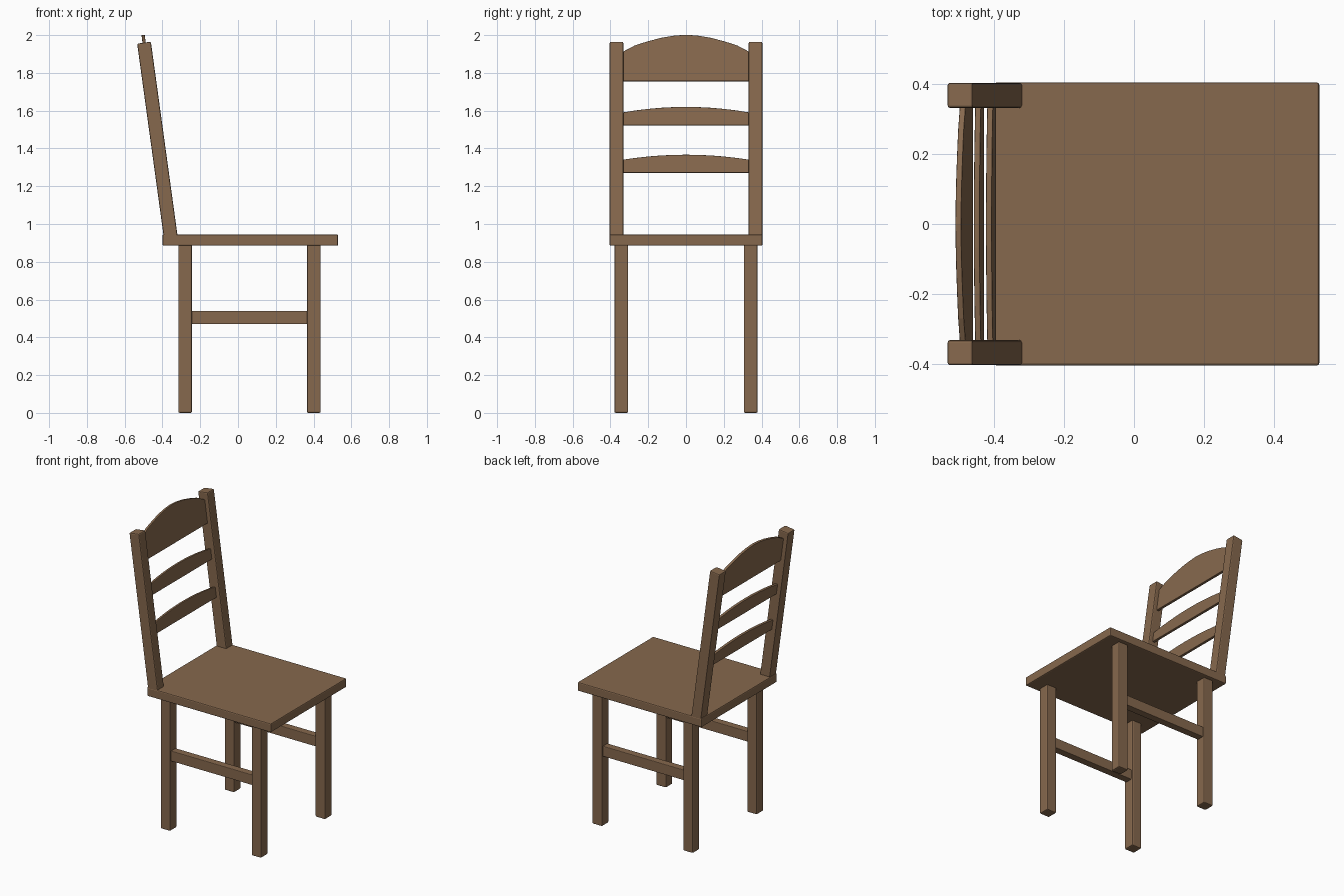
import bpy, bmesh
from mathutils import Vector

if "Cube" in bpy.data.objects:
    bpy.data.objects.remove(bpy.data.objects["Cube"])

wood = bpy.data.materials.new("brown wood")
wood.diffuse_color = (0.24, 0.14, 0.075, 1)
wood.use_nodes = True
wood.node_tree.nodes["Principled BSDF"].inputs["Base Color"].default_value = wood.diffuse_color


def prism(name, outline, push, bevel):
    """Extrude a flat 3D outline along push and soften its edges."""
    bm = bmesh.new()
    face = bm.faces.new([bm.verts.new(p) for p in outline])
    ext = bmesh.ops.extrude_face_region(bm, geom=[face])
    verts = [g for g in ext["geom"] if isinstance(g, bmesh.types.BMVert)]
    bmesh.ops.translate(bm, verts=verts, vec=Vector(push))
    bmesh.ops.recalc_face_normals(bm, faces=bm.faces)
    me = bpy.data.meshes.new(name)
    bm.to_mesh(me)
    bm.free()
    me.materials.append(wood)
    ob = bpy.data.objects.new(name, me)
    bpy.context.collection.objects.link(ob)
    m = ob.modifiers.new("soft edges", 'BEVEL')
    m.width = bevel
    m.segments = 2
    m.limit_method = 'ANGLE'
    m.angle_limit = 0.6
    return ob


def box(name, x, y, z, bevel=0.007):
    y0, y1 = sorted(y)
    outline = [(x[0], y0, z[0]), (x[1], y0, z[0]), (x[1], y0, z[1]), (x[0], y0, z[1])]
    return prism(name, outline, (0, y1 - y0, 0), bevel)


def lean(z):
    """Centre x of the tilted backrest at height z."""
    return -0.358 - 0.1375 * (z - 0.945)


# Seat board
box("seat", (-0.40, 0.53), (-0.405, 0.405), (0.885, 0.945))

for side, s in (("near", -1), ("far", 1)):
    # Legs and side stretcher
    box(side + "_back_leg", (-0.316, -0.244), (s * 0.306, s * 0.379), (0.004, 0.89))
    box(side + "_front_leg", (0.365, 0.438), (s * 0.306, s * 0.379), (0.004, 0.89))
    box(side + "_stretcher", (-0.25, 0.37), (s * 0.317, s * 0.367), (0.47, 0.54), 0.004)
    # Tilted back post, top cut square to its length
    y0 = min(s * 0.332, s * 0.404)
    post = [(lean(0.925) - 0.037, y0, 0.925), (lean(0.925) + 0.037, y0, 0.925),
            (lean(1.965) + 0.037, y0, 1.965), (lean(1.955) - 0.037, y0, 1.955)]
    prism(side + "_back_post", post, (0, 0.072, 0), 0.007)

# Arched back slats: bottom height and half of the top outline (y, z)
def arch(end, mid):
    return [(0.338 * t, mid - (mid - end) * t * t) for t in (1, 0.8, 0.6, 0.4, 0.2, 0)]

slats = {
    "lower_slat": (1.27, arch(1.338, 1.365)),
    "middle_slat": (1.52, arch(1.588, 1.618)),
    "top_slat": (1.755, [(0.338, 1.908), (0.27, 1.944), (0.2, 1.966),
                         (0.13, 1.984), (0.065, 1.995), (0, 2.0)]),
}
for name, (bottom, half) in slats.items():
    top = half + [(-y, z) for y, z in reversed(half[:-1])]
    pts = [(-0.338, bottom), (0.338, bottom)] + top
    prism(name, [(lean(z) - 0.008, y, z) for y, z in pts], (0.017, 0, 0.0023), 0.003)

# Settle the legs on the ground
for ob in bpy.data.objects:
    if ob.name.endswith("leg"):
        for v in ob.data.vertices:
            if v.co.z < 0.1:
                v.co.z = 0
